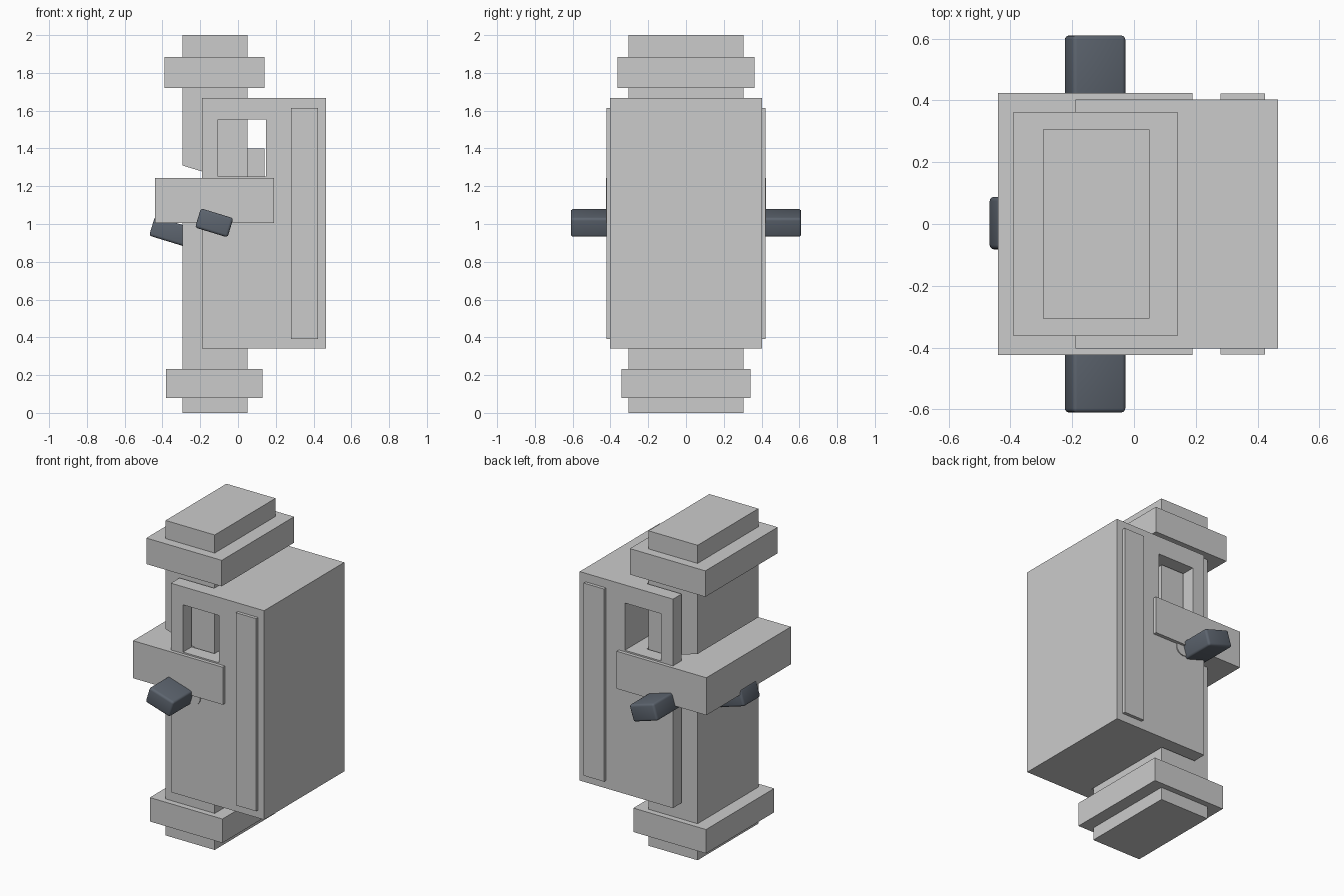
import bpy, bmesh, math

if "Cube" in bpy.data.objects:
    bpy.data.objects.remove(bpy.data.objects["Cube"])

def finish(name, bm, mat=None):
    me = bpy.data.meshes.new(name)
    bmesh.ops.recalc_face_normals(bm, faces=bm.faces[:])
    bm.to_mesh(me)
    bm.free()
    ob = bpy.data.objects.new(name, me)
    bpy.context.collection.objects.link(ob)
    if mat:
        me.materials.append(mat)
    return ob

def prism(name, profile, y0, y1):
    """Extrude an x-z profile along y."""
    bm = bmesh.new()
    f = bm.faces.new([bm.verts.new((x, y0, z)) for x, z in profile])
    ext = bmesh.ops.extrude_face_region(bm, geom=[f])
    for v in ext["geom"]:
        if isinstance(v, bmesh.types.BMVert):
            v.co.y = y1
    return finish(name, bm)

def box(name, x0, x1, y0, y1, z0, z1):
    return prism(name, [(x0, z0), (x1, z0), (x1, z1), (x0, z1)], y0, y1)

def cut(ob, cutter):
    m = ob.modifiers.new("cut", 'BOOLEAN')
    m.operation, m.solver, m.object = 'DIFFERENCE', 'EXACT', cutter
    bpy.context.view_layer.objects.active = ob
    bpy.ops.object.modifier_apply(modifier=m.name)
    bpy.data.objects.remove(cutter)

dark = bpy.data.materials.new("dark_grip")
dark.diffuse_color = (0.11, 0.13, 0.16, 1)
dark.use_nodes = True
dark.node_tree.nodes["Principled BSDF"].inputs["Base Color"].default_value = dark.diffuse_color

def grip(name, loc, size):
    """Tilted bevelled bar."""
    bm = bmesh.new()
    bmesh.ops.create_cube(bm, size=1)
    bmesh.ops.scale(bm, vec=size, verts=bm.verts)
    bmesh.ops.bevel(bm, geom=bm.edges[:], offset=0.014, segments=3,
                    profile=0.5, affect='EDGES')
    ob = finish(name, bm, dark)
    ob.location = loc
    ob.rotation_euler = (0, math.radians(17), 0)
    bpy.context.view_layer.objects.active = ob
    ob.select_set(True)
    bpy.ops.object.shade_smooth_by_angle(angle=math.radians(40))
    ob.select_set(False)

# Column: lower post, and upper post with a slanted underside
box("lower_column", -0.295, 0.05, -0.305, 0.305, 0, 1.15)
prism("upper_column", [(-0.295, 1.31), (0.05, 1.205), (0.05, 2), (-0.295, 2)],
      -0.305, 0.305)

# Rings near each end and the middle collar
box("top_ring", -0.39, 0.14, -0.363, 0.363, 1.72, 1.885)
box("bottom_ring", -0.38, 0.13, -0.342, 0.342, 0.08, 0.232)
box("collar", -0.44, 0.19, -0.424, 0.424, 1.005, 1.243)

# Housing: slotted for the column, with a window through both cheeks
housing = box("housing", -0.19, 0.465, -0.402, 0.402, 0.34, 1.667)
cut(housing, box("slot_cutter", -0.5, 0.055, -0.315, 0.315, 0.2, 1.8))
cut(housing, box("window_cutter", -0.105, 0.148, -0.6, 0.6, 1.252, 1.552))
box("window_block", 0.05, 0.14, -0.15, 0.15, 1.24, 1.40)

for side, s in (("front", -1), ("back", 1)):
    # Raised strips on the cheeks
    y = sorted((s * 0.39, s * 0.422))
    box(side + "_strip", 0.28, 0.423, y[0], y[1], 0.39, 1.613)
    # Small pivot hub behind each side grip
    hub = [(-0.03 + 0.05 * math.cos(a * math.pi / 8),
            0.99 + 0.05 * math.sin(a * math.pi / 8)) for a in range(16)]
    y = sorted((s * 0.35, s * 0.408))
    prism(side + "_hub", hub, y[0], y[1])
    # Side grips
    grip(side + "_grip", (-0.126, s * 0.475, 1.006), (0.18, 0.27, 0.106))

# Rear grip at the collar
grip("left_grip", (-0.35, 0.003, 0.957), (0.22, 0.17, 0.106))
